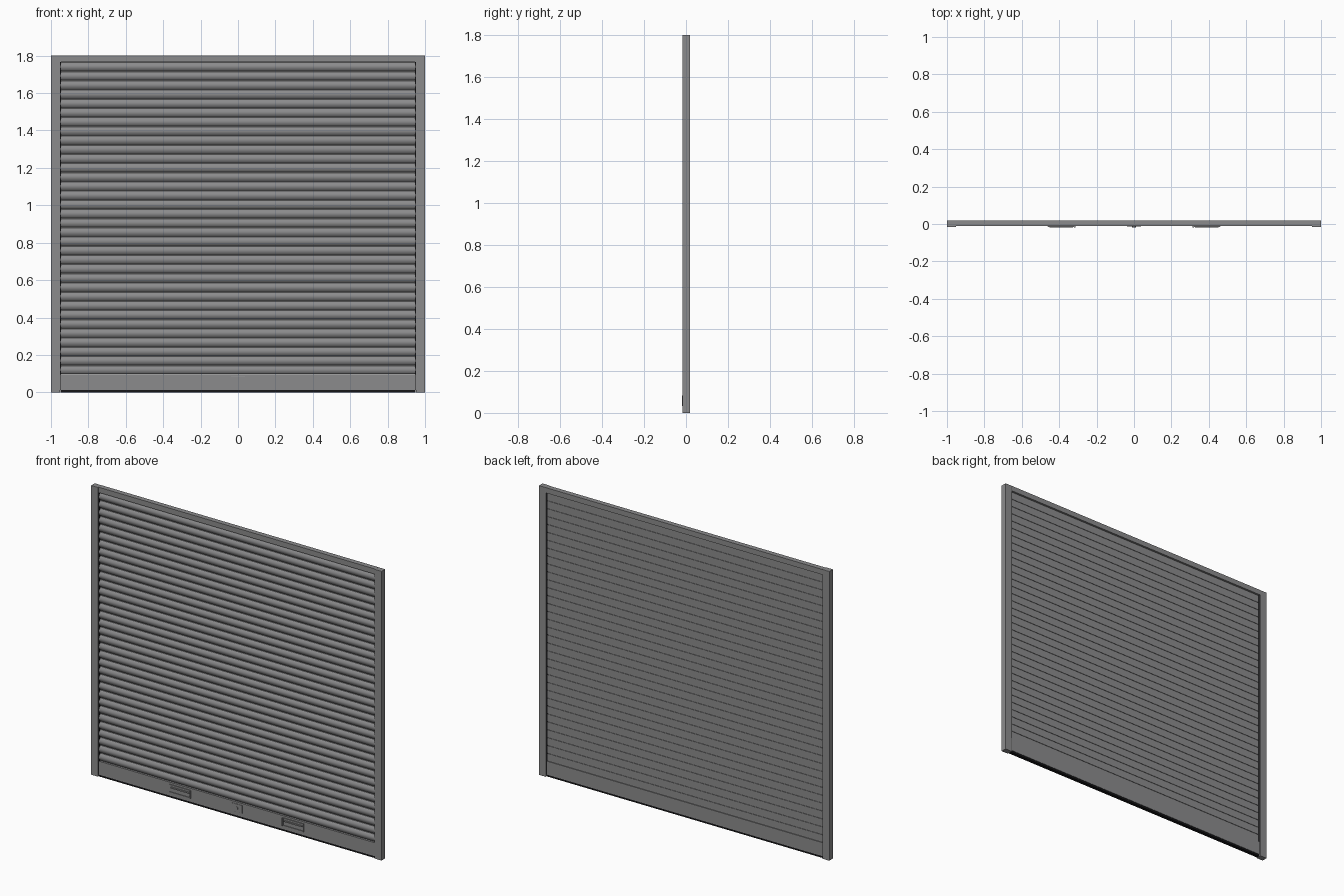
import bpy, bmesh, math

if "Cube" in bpy.data.objects:
    bpy.data.objects.remove(bpy.data.objects["Cube"])

def material(name, rgb):
    m = bpy.data.materials.new(name)
    m.diffuse_color = (*rgb, 1)
    m.use_nodes = True
    m.node_tree.nodes["Principled BSDF"].inputs["Base Color"].default_value = m.diffuse_color
    return m

GREY = material("aluminium grey", (0.26, 0.26, 0.265))
BLACK = material("black rubber", (0.008, 0.008, 0.009))

def add_mesh(name, bm, mat):
    bmesh.ops.recalc_face_normals(bm, faces=bm.faces)
    me = bpy.data.meshes.new(name)
    bm.to_mesh(me)
    bm.free()
    me.materials.append(mat)
    ob = bpy.data.objects.new(name, me)
    bpy.context.collection.objects.link(ob)
    return ob

def box(name, x, y, z, mat=GREY, bevel=0):
    bm = bmesh.new()
    bmesh.ops.create_cube(bm, size=1)
    for v in bm.verts:
        for i, (a, b) in enumerate((x, y, z)):
            v.co[i] = a if v.co[i] < 0 else b
    ob = add_mesh(name, bm, mat)
    if bevel:
        m = ob.modifiers.new("bevel", 'BEVEL')
        m.width, m.segments = bevel, 2
    return ob

def extrude_x(name, profile, x0, x1, mat=GREY):
    """Closed (y, z) profile swept along x."""
    bm = bmesh.new()
    f = bm.faces.new([bm.verts.new((x0, y, z)) for y, z in profile])
    r = bmesh.ops.extrude_face_region(bm, geom=[f])
    for v in r["geom"]:
        if isinstance(v, bmesh.types.BMVert):
            v.co.x = x1
    return add_mesh(name, bm, mat)

def smooth(ob, angle=35):
    bpy.ops.object.select_all(action='DESELECT')
    bpy.context.view_layer.objects.active = ob
    ob.select_set(True)
    bpy.ops.object.shade_smooth_by_angle(angle=math.radians(angle))

INNER = 0.952
Z0, Z1, COUNT = 0.097, 1.767, 34
PITCH = (Z1 - Z0) / COUNT

# side guide rails with black brush strips in their slots
for side, s in (("left", -1), ("right", 1)):
    box(side + "_guide_rail", sorted((s * INNER, s)), (-0.017, 0.019), (0, 1.8), bevel=0.001)
    box(side + "_brush_strip", sorted((s * 0.947, s * 0.96)), (-0.011, 0.011), (0.012, Z1), BLACK)

# head bar, bottom bar and floor seal
box("head_bar", (-INNER, INNER), (-0.012, 0.019), (Z1, 1.8))
box("bottom_bar", (-0.95, 0.95), (-0.012, 0.012), (0.012, Z0 - 0.001))
box("floor_seal", (-0.95, 0.95), (-0.010, 0.010), (0, 0.012), BLACK)

# curved interlocking slats: bulged front, flat back, thin hinge at the top
body = PITCH - 0.004
profile = []
for i in range(13):
    t = i / 12
    profile.append((-0.001 - 0.011 * math.sin(math.pi * t) ** 0.8, Z0 + body * t))
profile += [(0.001, Z0 + body), (0.001, Z0 + PITCH), (0.006, Z0 + PITCH),
            (0.006, Z0 + body + 0.001), (0.009, Z0 + body + 0.001), (0.009, Z0)]
slats = extrude_x("slats", profile, -0.95, 0.95)
smooth(slats)
arr = slats.modifiers.new("stack", 'ARRAY')
arr.count = COUNT
arr.use_relative_offset = False
arr.use_constant_offset = True
arr.constant_offset_displace = (0, 0, PITCH)

# pull handles: thin frame of four lips plus a small finger catch
for side, s in (("left", -1), ("right", 1)):
    def part(name, a, b, y, z):
        box(f"{side}_handle_{name}", sorted((s * a, s * b)), y, z)
    part("top_lip", 0.318, 0.46, (-0.017, -0.011), (0.080, 0.084))
    part("bottom_lip", 0.318, 0.46, (-0.016, -0.011), (0.034, 0.038))
    part("inner_lip", 0.314, 0.320, (-0.019, -0.011), (0.034, 0.084))
    part("outer_lip", 0.458, 0.462, (-0.014, -0.011), (0.034, 0.084))
    part("grip", 0.325, 0.452, (-0.0185, -0.011), (0.062, 0.070))

# centre lock plate with a round key cylinder
box("lock_plate", (-0.038, 0.038), (-0.0145, -0.011), (0.034, 0.084), bevel=0.001)
bm = bmesh.new()
bmesh.ops.create_cone(bm, cap_ends=True, segments=24, radius1=0.010, radius2=0.010, depth=0.006)
for v in bm.verts:
    v.co = (v.co.x, v.co.z - 0.015, v.co.y + 0.059)
smooth(add_mesh("lock_cylinder", bm, GREY))
